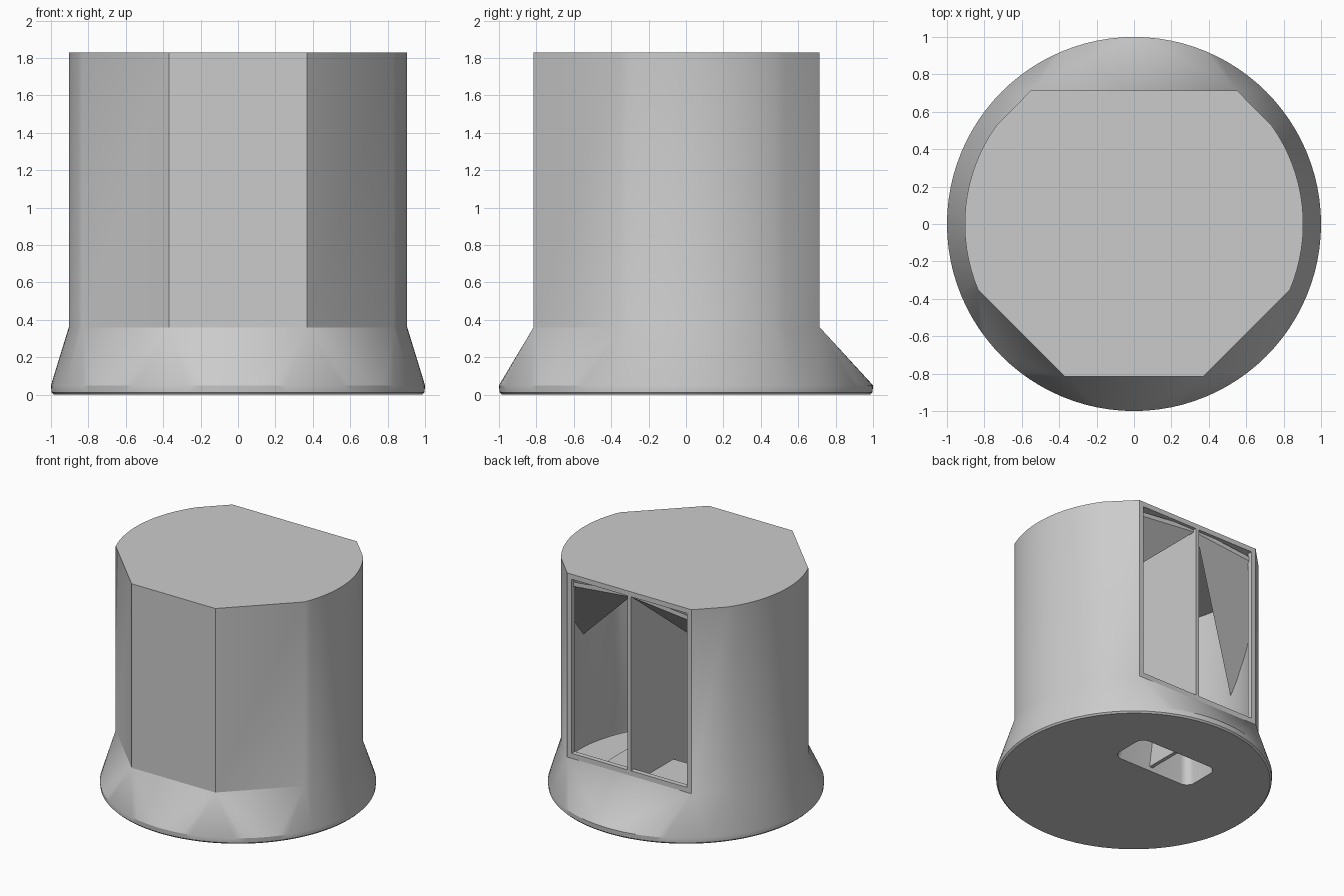
import bpy, bmesh, math

if "Cube" in bpy.data.objects:
    bpy.data.objects.remove(bpy.data.objects["Cube"])

grey = bpy.data.materials.new("plain_grey")
grey.diffuse_color = (0.6, 0.6, 0.6, 1)
grey.use_nodes = True
grey.node_tree.nodes["Principled BSDF"].inputs["Base Color"].default_value = grey.diffuse_color


def make_object(name, bm):
    bmesh.ops.recalc_face_normals(bm, faces=bm.faces[:])
    me = bpy.data.meshes.new(name)
    bm.to_mesh(me)
    bm.free()
    me.materials.append(grey)
    ob = bpy.data.objects.new(name, me)
    bpy.context.collection.objects.link(ob)
    return ob


def plan(inset=0.0):
    """Rounded outline with flats at the front and back, counter-clockwise."""
    r = 0.905 - inset
    k = inset * 0.42
    a0, a1 = math.radians(-23 + inset * 18), math.radians(35.6 - inset * 18)
    right = [(0.37 - k, -0.815 + inset)]
    right += [(r * math.cos(a0 + (a1 - a0) * i / 16), r * math.sin(a0 + (a1 - a0) * i / 16))
              for i in range(17)]
    right.append((0.55 - k, 0.715 - inset))
    return right + [(-x, y) for x, y in reversed(right)]


def flared_solid(name, outline, rings, shoulder, top):
    """Convex flare from round rings up to the outline, then a straight tower."""
    bm = bmesh.new()
    for z, r in rings:
        for i in range(96):
            a = math.tau * i / 96
            bm.verts.new((r * math.cos(a), r * math.sin(a), z))
    neck = [bm.verts.new((x, y, shoulder)) for x, y in outline]
    bmesh.ops.convex_hull(bm, input=bm.verts[:])
    lid = [f for f in bm.faces if all(v.co.z > shoulder - 1e-4 for v in f.verts)]
    inner = [e for e in bm.edges if len(e.link_faces) == 2 and all(f in lid for f in e.link_faces)]
    bmesh.ops.delete(bm, geom=lid, context='FACES_ONLY')
    bmesh.ops.delete(bm, geom=[e for e in inner if e.is_valid], context='EDGES')
    crown = [bm.verts.new((x, y, top)) for x, y in outline]
    n = len(outline)
    for i in range(n):
        j = (i + 1) % n
        bm.faces.new((neck[i], neck[j], crown[j], crown[i]))
    bm.faces.new(crown)
    bmesh.ops.dissolve_limit(bm, angle_limit=0.001, verts=bm.verts[:], edges=bm.edges[:])
    return make_object(name, bm)


def box(name, x0, x1, y0, y1, z0, z1):
    bm = bmesh.new()
    bmesh.ops.create_cube(bm, size=1)
    for v in bm.verts:
        v.co = (x0 if v.co.x < 0 else x1, y0 if v.co.y < 0 else y1, z0 if v.co.z < 0 else z1)
    return make_object(name, bm)


def slot_solid(name, low, high, cy):
    """Tapered rounded block; low and high are (half length, half width, radius, z)."""
    bm = bmesh.new()
    for hl, hw, r, z in (low, high):
        for q in range(4):
            sx, sy = ((1, 1), (-1, 1), (-1, -1), (1, -1))[q]
            for i in range(7):
                a = math.pi / 2 * (q + i / 6)
                bm.verts.new((sx * (hl - r) + r * math.cos(a),
                              cy + sy * (hw - r) + r * math.sin(a), z))
    bmesh.ops.convex_hull(bm, input=bm.verts[:])
    bmesh.ops.dissolve_limit(bm, angle_limit=0.001, verts=bm.verts[:], edges=bm.edges[:])
    return make_object(name, bm)


def combine(target, tool, operation):
    mod = target.modifiers.new(operation.lower(), 'BOOLEAN')
    mod.operation, mod.solver, mod.object = operation, 'EXACT', tool
    dg = bpy.context.evaluated_depsgraph_get()
    me = bpy.data.meshes.new_from_object(target.evaluated_get(dg))
    target.modifiers.clear()
    target.data = me
    bpy.data.objects.remove(tool)


# Hollow housing
housing = flared_solid("housing", plan(), [(0, 0.985), (0.012, 0.997), (0.05, 1.0)], 0.36, 1.83)
cavity = flared_solid("cavity_cutter", plan(0.04), [(0.04, 0.945), (0.06, 0.945)], 0.37, 1.79)
combine(housing, cavity, 'DIFFERENCE')

# Raised pocket in the floor, open underneath
combine(housing, slot_solid("pocket", (0.41, 0.22, 0.09, 0.02), (0.36, 0.17, 0.08, 0.29), 0.35), 'UNION')
combine(housing, slot_solid("slot_cutter", (0.36, 0.17, 0.07, -0.05), (0.31, 0.12, 0.06, 0.25), 0.35),
        'DIFFERENCE')

# Two tall openings in the back
for s in (-1, 1):
    xs = sorted((s * 0.015, s * 0.51))
    combine(housing, box("opening_cutter", xs[0], xs[1], 0.66, 0.8, 0.40, 1.79), 'DIFFERENCE')

# Central divider
divider = box("divider", -0.015, 0.015, -0.79, 0.70, 0.03, 1.80)

# Sloping braces under the roof at either side
for s, side in ((-1, "left"), (1, "right")):
    bm = bmesh.new()
    pts = [(0.01, 0.69), (0.875, 0.05), (0.79, 0.40), (0.72, 0.51), (0.54, 0.69)]
    rows = []
    for dz in (0, 0.035):
        rows.append([bm.verts.new((s * x, y, 1.775 + (y - 0.69) * 1.08 - 0.1 * x + dz)) for x, y in pts])
    bm.faces.new(rows[0])
    bm.faces.new(rows[1])
    for i in range(5):
        j = (i + 1) % 5
        bm.faces.new((rows[0][i], rows[0][j], rows[1][j], rows[1][i]))
    make_object(side + "_brace", bm)

# Smooth the curved walls, keep corners crisp
bpy.ops.object.select_all(action='DESELECT')
housing.select_set(True)
bpy.context.view_layer.objects.active = housing
bpy.ops.object.shade_smooth_by_angle(angle=math.radians(25))
